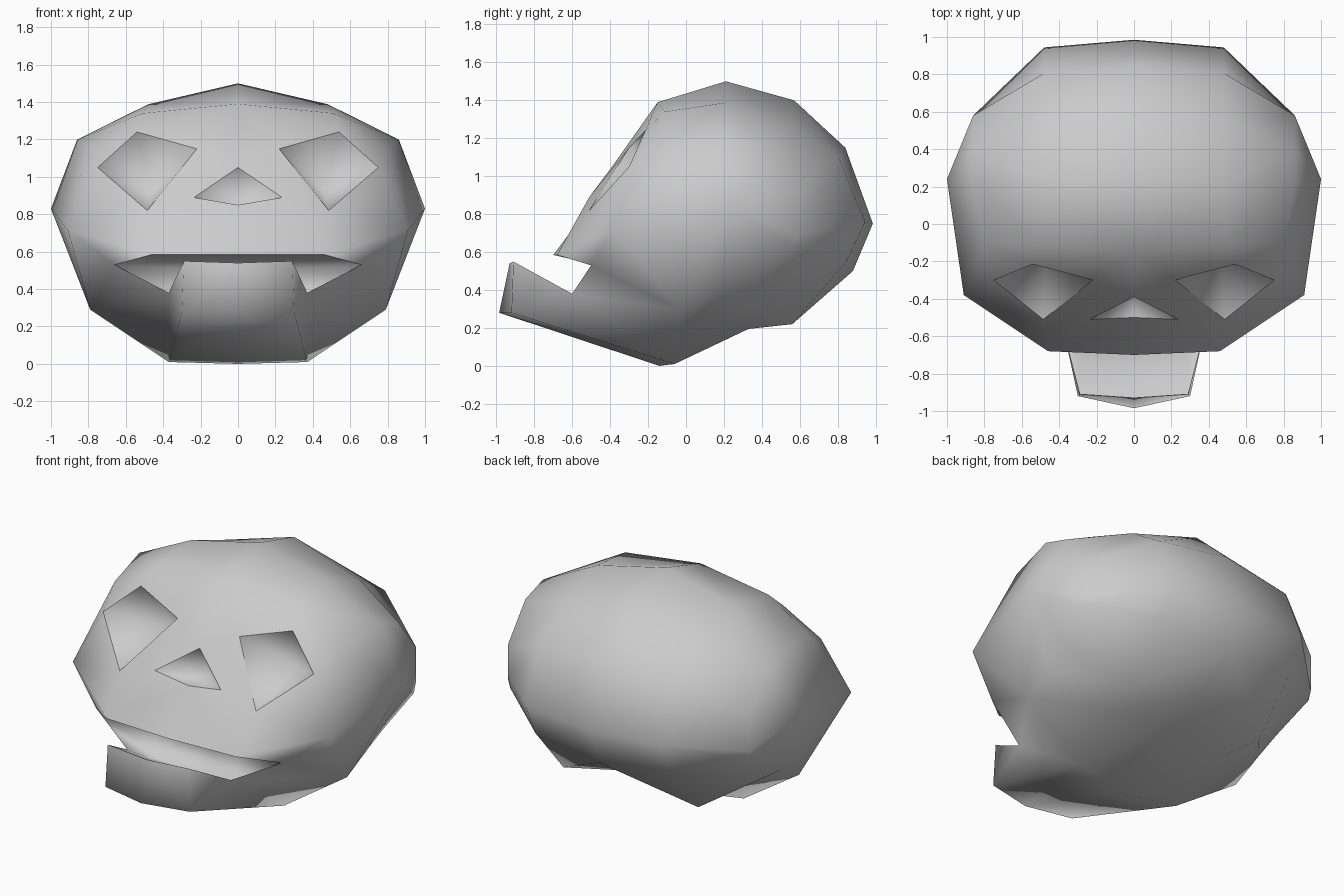
import bpy, bmesh

if "Cube" in bpy.data.objects:
    bpy.data.objects.remove(bpy.data.objects["Cube"])

bm = bmesh.new()


def vert(*co):
    return bm.verts.new(co)


def face(*vs):
    return bm.faces.new(vs)


def fan(tip, *rim):
    """Triangles from a tip to a chain of rim points."""
    for a, b in zip(rim, rim[1:]):
        face(a, b, tip)


def crease(*chain):
    """Keep the edges along a chain of points sharp."""
    for a, b in zip(chain, chain[1:]):
        bm.edges.get((a, b)).smooth = False


# Cranium: centre profile (y, z) over the top and down the back,
# shrunk towards a pole on the side of the head
profile = [(.21, 1.5), (.57, 1.4), (.84, 1.15), (.985, .75),
           (.88, .5), (.57, .33), (.33, .25)]
columns = [(0, 1, 1), (.48, .945, .84), (.86, .50, .57)]   # x, y scale, z scale
brow = [vert(0, -.15, 1.39), vert(.51, -.11, 1.34), vert(.80, -.11, 1.16)]
throat = [vert(0, -.14, 0), vert(.37, -.06, .01), vert(.79, -.02, .29)]
dome = [[vert(x, .24 + (y - .24) * sy, .8 + (z - .8) * sz) for x, sy, sz in columns]
        for y, z in profile]
dome[1][1].co.z = 1.26              # flatter crown corner
dome[2][2].co = (.86, .58, .92)     # upright patch behind the ear
dome[3][2].co = (.86, .58, .69)
dome[5][1].co = (.48, .56, .22)     # lobes either side of the underside
dome[6][1].co = (.41, .33, .195)
dome[5][2].co = (.78, .36, .45)
dome[6][2].co = (.80, .18, .40)
rows = [brow] + dome + [throat]
pole = vert(1, .24, .83)
for a, b in zip(rows, rows[1:]):
    face(a[0], a[1], b[1], b[0])
    face(a[1], a[2], b[2], b[1])
    face(a[2], pole, b[2])

# Face plate around an eye socket and half of the nose hole
eye_in, eye_top = vert(.22, -.30, 1.15), vert(.54, -.215, 1.24)
eye_out, eye_low = vert(.75, -.30, 1.05), vert(.485, -.51, .82)
nose_top, nose_side, nose_low = vert(0, -.39, 1.05), vert(.235, -.51, .89), vert(0, -.50, .85)
lip_mid, lip = vert(0, -.70, .585), vert(.46, -.68, .585)
cheek, corner = vert(.91, -.38, .715), vert(.66, -.50, .53)
temple = brow[2]
face(brow[0], brow[1], eye_top, eye_in)
face(brow[0], eye_in, nose_top)
face(nose_top, eye_in, nose_side)
face(eye_in, eye_low, nose_side)
face(nose_side, eye_low, lip)
face(nose_low, nose_side, lip, lip_mid)
face(brow[1], temple, eye_top)
face(eye_top, temple, eye_out)
face(temple, cheek, eye_out)
face(eye_out, cheek, eye_low)
face(eye_low, cheek, lip)
face(lip, cheek, corner)
face(temple, pole, cheek)
face(cheek, pole, throat[2])

# Eye and nose pockets
eye_rim = (eye_in, eye_top, eye_out, eye_low, eye_in)
fan(vert(.46, -.05, .93), *eye_rim)
nose_rim = (nose_top, nose_side, nose_low)
fan(vert(0, -.28, .85), *nose_rim)

# Lower jaw
chin_top_mid, chin_top = vert(0, -.93, .54), vert(.29, -.91, .55)
chin_low_mid, chin_low = vert(0, -.985, .28), vert(.30, -.92, .28)
jaw_rim = vert(.37, -.60, .38)
face(chin_top_mid, chin_top, chin_low, chin_low_mid)
face(chin_top, jaw_rim, chin_low)
face(chin_low, jaw_rim, throat[1])
face(jaw_rim, throat[2], throat[1])
face(jaw_rim, corner, throat[2])
face(corner, cheek, throat[2])
face(chin_low_mid, chin_low, throat[1], throat[0])

# Mouth pocket: palate, back wall and floor
palate_mid, palate = vert(0, -.40, .52), vert(.32, -.38, .51)
floor_mid, floor = vert(0, -.45, .29), vert(.27, -.45, .29)
face(lip_mid, lip, palate, palate_mid)
face(lip, corner, palate)
face(palate_mid, palate, floor, floor_mid)
fan(floor, palate, corner, jaw_rim, chin_top)
face(chin_top_mid, chin_top, floor, floor_mid)

# Sharp rims around the openings
crease(*eye_rim)
crease(*nose_rim)
crease(lip_mid, lip, corner, jaw_rim, chin_top, chin_top_mid)
for f in bm.faces:
    f.smooth = True

bmesh.ops.recalc_face_normals(bm, faces=bm.faces[:])
mesh = bpy.data.meshes.new("skull")
bm.to_mesh(mesh)
bm.free()
skull = bpy.data.objects.new("skull", mesh)
bpy.context.collection.objects.link(skull)

# Mirror to the other half
mirror = skull.modifiers.new("mirror", 'MIRROR')
mirror.use_clip = True
bpy.context.view_layer.objects.active = skull
skull.select_set(True)
bpy.ops.object.modifier_apply(modifier="mirror")
